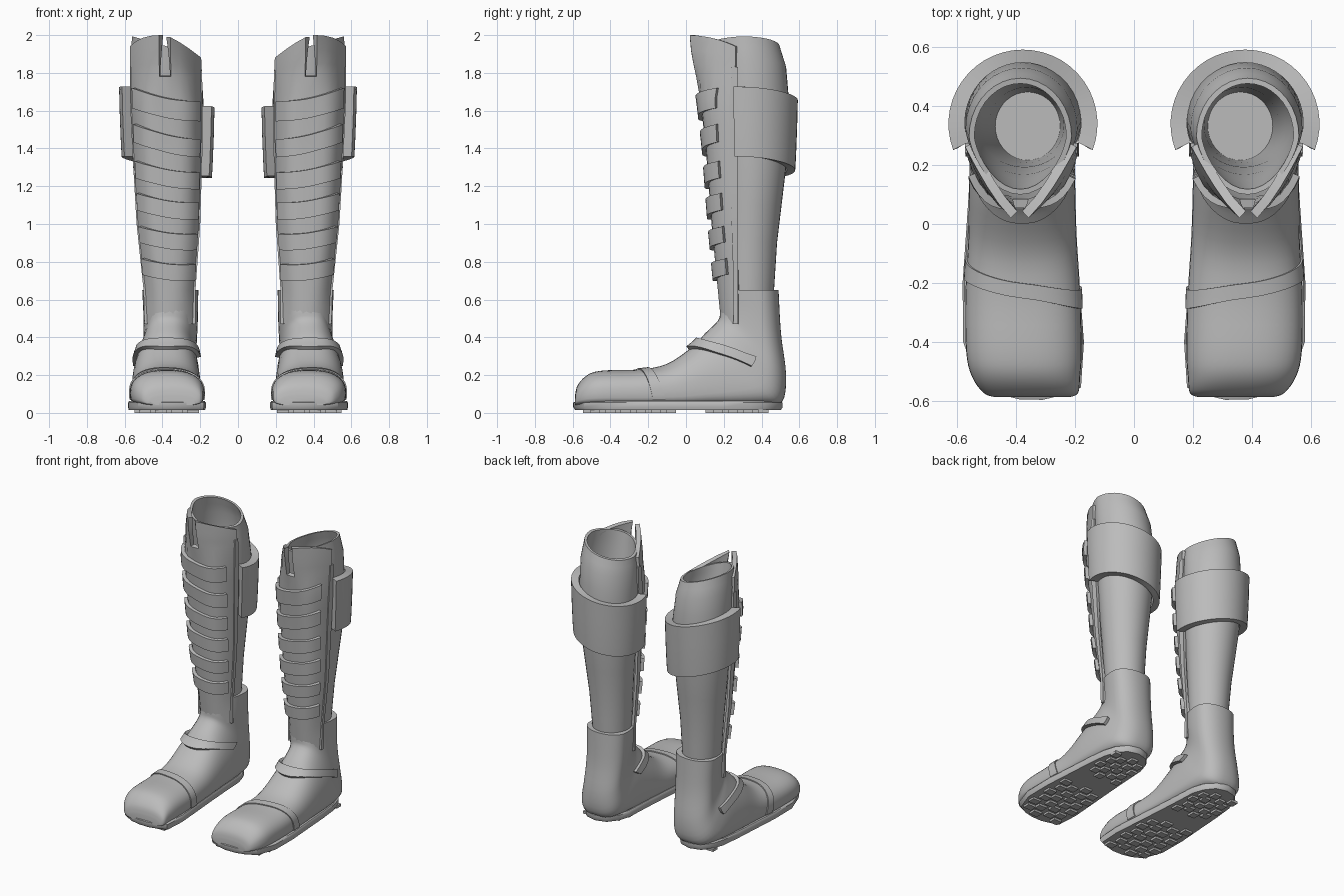
import bpy, bmesh, math
from mathutils import Vector

if "Cube" in bpy.data.objects:
    bpy.data.objects.remove(bpy.data.objects["Cube"])

grey = bpy.data.materials.new("boot grey")
grey.diffuse_color = (0.5, 0.5, 0.5, 1)
grey.use_nodes = True
grey.node_tree.nodes["Principled BSDF"].inputs["Base Color"].default_value = grey.diffuse_color


def finish(name, bm, angle=40):
    """Turn a bmesh into a shaded part, mirrored to make the pair of boots."""
    bmesh.ops.recalc_face_normals(bm, faces=bm.faces)
    me = bpy.data.meshes.new(name)
    bm.to_mesh(me)
    bm.free()
    me.materials.append(grey)
    ob = bpy.data.objects.new(name, me)
    bpy.context.collection.objects.link(ob)
    bpy.ops.object.select_all(action='DESELECT')
    ob.select_set(True)
    bpy.context.view_layer.objects.active = ob
    bpy.ops.object.shade_smooth_by_angle(angle=math.radians(angle))
    ob.modifiers.new("pair", 'MIRROR').use_mirror_merge = False


def grid(name, pts, closed=False, caps=False, inner=None, skip=None):
    """Skin rows of points; an inner set of rows gives a solid shell."""
    bm = bmesh.new()
    n, m = len(pts), len(pts[0])
    cols = m if closed else m - 1
    layers = [[[bm.verts.new(p) for p in row] for row in g] for g in (pts, inner) if g]
    used = {(i, j) for i in range(n - 1) for j in range(cols) if not (skip and skip(i, j))}
    for g in layers:
        for i, j in used:
            k = (j + 1) % m
            bm.faces.new((g[i][j], g[i][k], g[i + 1][k], g[i + 1][j]))
    if inner:  # rim walls along every open border
        a, b = layers
        idx = {v: (i, j) for i, r in enumerate(a) for j, v in enumerate(r)}
        for e in [e for e in bm.edges if len(e.link_faces) == 1 and e.verts[0] in idx]:
            (i, j), (k, l) = idx[e.verts[0]], idx[e.verts[1]]
            bm.faces.new((a[i][j], a[k][l], b[k][l], b[i][j]))
    if caps:
        bm.faces.new(layers[0][0])
        bm.faces.new(layers[0][-1])
    bmesh.ops.delete(bm, geom=[v for v in bm.verts if not v.link_faces], context='VERTS')
    finish(name, bm)


def sample(table, v):
    """Smooth interpolation of table rows at a fractional index."""
    i = max(0, min(int(v), len(table) - 2))
    t = v - i
    p = [table[max(0, min(k, len(table) - 1))] for k in range(i - 1, i + 3)]
    return [0.5 * (2 * b + (c - a) * t + (2 * a - 5 * b + 4 * c - d) * t * t
                   + (3 * b - a - 3 * c + d) * t ** 3) for a, b, c, d in zip(*p)]


def at_height(table, z):
    """Linear interpolation of rows keyed by their first value."""
    for a, b in zip(table, table[1:]):
        if z <= b[0]:
            break
    t = (z - a[0]) / (b[0] - a[0])
    return [p + (q - p) * t for p, q in zip(a, b)][1:]


def spread(a, b, n):
    return [a + (b - a) * i / n for i in range(n + 1)]


def power(x, e):
    return math.copysign(abs(x) ** e, x)


# foot: slices fanning from toe to ankle (top y, z, bottom y, z, x min, x max)
FOOT = [(-.588, .09, -.588, .04, .22, .47), (-.572, .15, -.575, .04, .19, .51),
        (-.515, .205, -.52, .04, .183, .55), (-.43, .225, -.43, .04, .178, .57),
        (-.25, .23, -.22, .04, .183, .572), (-.10, .26, 0, .04, .195, .562),
        (.04, .355, .20, .04, .20, .56), (.10, .42, .42, .04, .205, .55),
        (.17, .49, .51, .06, .215, .53), (.18, .54, .53, .20, .22, .505),
        (.185, .60, .503, .42, .213, .50), (.19, .65, .49, .65, .21, .507)]


def foot_pt(v, a):
    ty, tz, by, bz, x0, x1 = sample(FOOT, v)
    c, s = math.cos(a), math.sin(a)
    e = .5 + .45 * max(0, min(1, (v - 6.2) / 3.3))  # boxy toe, round heel
    x = (x0 + x1) / 2 + (x1 - x0) / 2 * power(c, .8 if s > 0 else e)
    t = .35 + (.65 * power(s, .85) if s > 0 else .35 * power(s, e))
    return Vector((x, by + (ty - by) * t, bz + (tz - bz) * t))


def pushed(fn, u, v, d, centre):
    """Surface point moved out along the surface normal."""
    p, e = fn(u, v), 1e-3
    n = (fn(u + e, v) - fn(u - e, v)).cross(fn(u, v + e) - fn(u, v - e)).normalized()
    if n.dot(p - centre) < 0:
        n = -n
    return p + n * d


grid("foot", [[foot_pt(v, math.tau * k / 40) for k in range(40)]
              for v in spread(0, 11, 44)], closed=True, caps=True)


# bands wrapping the foot
def foot_band(name, a0, a1, centre_v, half, rise):
    def rows(d):
        out = []
        for w in spread(-half, half, 3):
            row = []
            for a in spread(a0, a1, 28):
                v = centre_v(a) + w
                mid = (foot_pt(v, math.pi / 2) + foot_pt(v, -math.pi / 2)) / 2
                row.append(pushed(foot_pt, v, a, d, mid))
            out.append(row)
        return out
    grid(name, rows(rise), inner=rows(-.01))


foot_band("instep_strap", .12, math.pi - .4,
          lambda a: 6.1 + 2.3 * (1 - math.sin(a)), .32, .022)
foot_band("toe_band", -.3, math.pi + .3, lambda a: 4.15 + .25 * math.cos(a), .16, .007)

# sole with a welt
SOLE = [(.18, -.555), (.24, -.58), (.31, -.597), (.39, -.595), (.46, -.578), (.53, -.54),
        (.58, -.40), (.582, -.2), (.568, 0), (.555, .2), (.54, .34), (.515, .42),
        (.46, .49), (.38, .512), (.30, .49), (.245, .42), (.22, .34), (.21, .15),
        (.20, 0), (.185, -.2), (.17, -.4)]
grid("sole", [[(.375 + (x - .375) * s, y * s, z) for x, y in SOLE]
              for z, s in ((.014, .98), (.03, 1), (.055, 1), (.062, .97))],
     closed=True, caps=True)

# tread lugs in two patches
bm = bmesh.new()
for y0, rows, x0, step in ((-.5, 6, .25, .085), (.15, 4, .275, .07)):
    for r in range(rows):
        for c in range(4):
            x = x0 + c * step + (.012 if r % 2 else -.012)
            y = y0 + r * .08 + (.02 if c % 2 else -.02)
            cube = bmesh.ops.create_cube(bm, size=1)["verts"]
            bmesh.ops.scale(bm, vec=(step * .74, .052, .018), verts=cube)
            bmesh.ops.translate(bm, vec=(x, y, .009), verts=cube)
finish("tread_lugs", bm)

# calf shell: z, x min, x max, y min, y max, pointedness of the front
CALF = [(.6, .235, .485, .20, .463, 1), (.9, .22, .51, .19, .482, 1),
        (1.3, .19, .555, .175, .53, 1), (1.6, .18, .57, .15, .55, 1.05),
        (1.83, .192, .572, .115, .53, 1.3), (1.94, .212, .56, .10, .495, 1.4)]


def calf_pt(z, a, d=0):
    x0, x1, y0, y1, e = at_height(CALF, z)
    s = math.sin(a)
    x = (x0 + x1) / 2 + ((x1 - x0) / 2 + d) * math.cos(a)
    y = (y0 + y1) / 2 + ((y1 - y0) / 2 + d) * (s if s > 0 else power(s, e))
    return Vector((x, y, z + max(0, z - 1.6) * .85 * (x - .375)))


calf_z = [.6, .75, .9, 1.1, 1.3, 1.45, 1.6, 1.72, 1.83, 1.89, 1.94]
ring = [math.tau * k / 36 for k in range(36)]
grid("calf_shell", [[calf_pt(z, a) for a in ring] for z in calf_z], closed=True,
     inner=[[calf_pt(z, a, -.018) for a in ring] for z in calf_z])


# calf cuff, open at the front, tilted towards the inside and closed against the calf
def cuff_rows(touching):
    out = []
    for z, s in ((1.30, .945), (1.36, .96), (1.52, .985), (1.67, 1)):
        row = []
        for a in spread(-.36, math.pi + .36, 28):
            c, n = math.cos(a), math.sin(a)
            p = Vector((.377 + .253 * c * s, .34 + .252 * n * s, z + .055 * c - .015 * n))
            if touching:
                q = calf_pt(z, a, .004)
                p.x, p.y = q.x, q.y
            row.append(p)
        out.append(row)
    return out


grid("calf_cuff", cuff_rows(False), inner=cuff_rows(True))

# shin plate: z, x min, x max, front y, rear y, section power
SHIN = [(.47, .225, .495, .185, .27, 2.2), (.65, .225, .50, .168, .272, 2.8),
        (1, .20, .537, .135, .262, 3.8), (1.4, .188, .56, .105, .25, 4.2),
        (1.66, .187, .572, .075, .25, 4), (1.78, .19, .573, .052, .26, 2.6),
        (2, .195, .573, .0, .262, 1.4)]


def shin_pt(z, s):
    x0, x1, yf, yr, p = at_height(SHIN, z)
    mid = (x0 + x1) / 2 + .005
    x = mid + s * ((x1 - mid) if s > 0 else (mid - x0))
    y = yr + (yf - yr) * (1 - abs(s) ** p)
    drop = .06 * abs(s) ** 3 if s > 0 else .12 * abs(s) ** 1.3
    return Vector((x, y, z - drop * max(0, z - 1.78) / .22))


def shin_out(z, s, d):
    return pushed(shin_pt, z, s, d, Vector((.38, .4, z)))


shin_s = [-1, -.95, -.87, -.75, -.6, -.4, -.16, .16, .4, .6, .75, .87, .95, 1]
shin_z = [.47, .56, .65, .8, 1, 1.2, 1.4, 1.54, 1.66, 1.78, 1.85, 1.92, 2]
grid("shin_plate", [[shin_pt(z, s) for s in shin_s] for z in shin_z],
     inner=[[shin_out(z, s, -.02 - .012 * (z > 1.7)) for s in shin_s] for z in shin_z],
     skip=lambda i, j: j == 6 and shin_z[i] >= 1.78)

# plain side lips joining the plate to the calf
for name, side in (("inner_lip", 0), ("outer_lip", -1)):
    edge = [shin_pt(z, shin_s[side]) for z in shin_z[:-2]]
    into = Vector((.02 if side == 0 else -.02, 0, 0))
    grid(name, [[p - Vector((0, .02, 0)), p + Vector((0, .275 - p.y, 0))] for p in edge],
         inner=[[p - Vector((0, .02, 0)) + into, p + Vector((0, .275 - p.y, 0)) + into]
                for p in edge])

# six slanted shin straps: inner bottom z, outer bottom z, height
for k, (zi, zo, h) in enumerate([(1.55, 1.62, .105), (1.36, 1.44, .095), (1.19, 1.25, .09),
                                 (1.03, 1.08, .09), (.87, .91, .085), (.71, .74, .085)]):
    w = .84

    def strap_rows(d):
        return [[shin_out(zi + (zo - zi) * (s + w) / (2 * w) - .02 * (1 - s * s) + f * h, s, d)
                 for s in spread(-w, w, 18)] for f in (0, .5, 1)]
    grid(f"shin_strap_{k + 1}", strap_rows(.022), inner=strap_rows(-.01))
